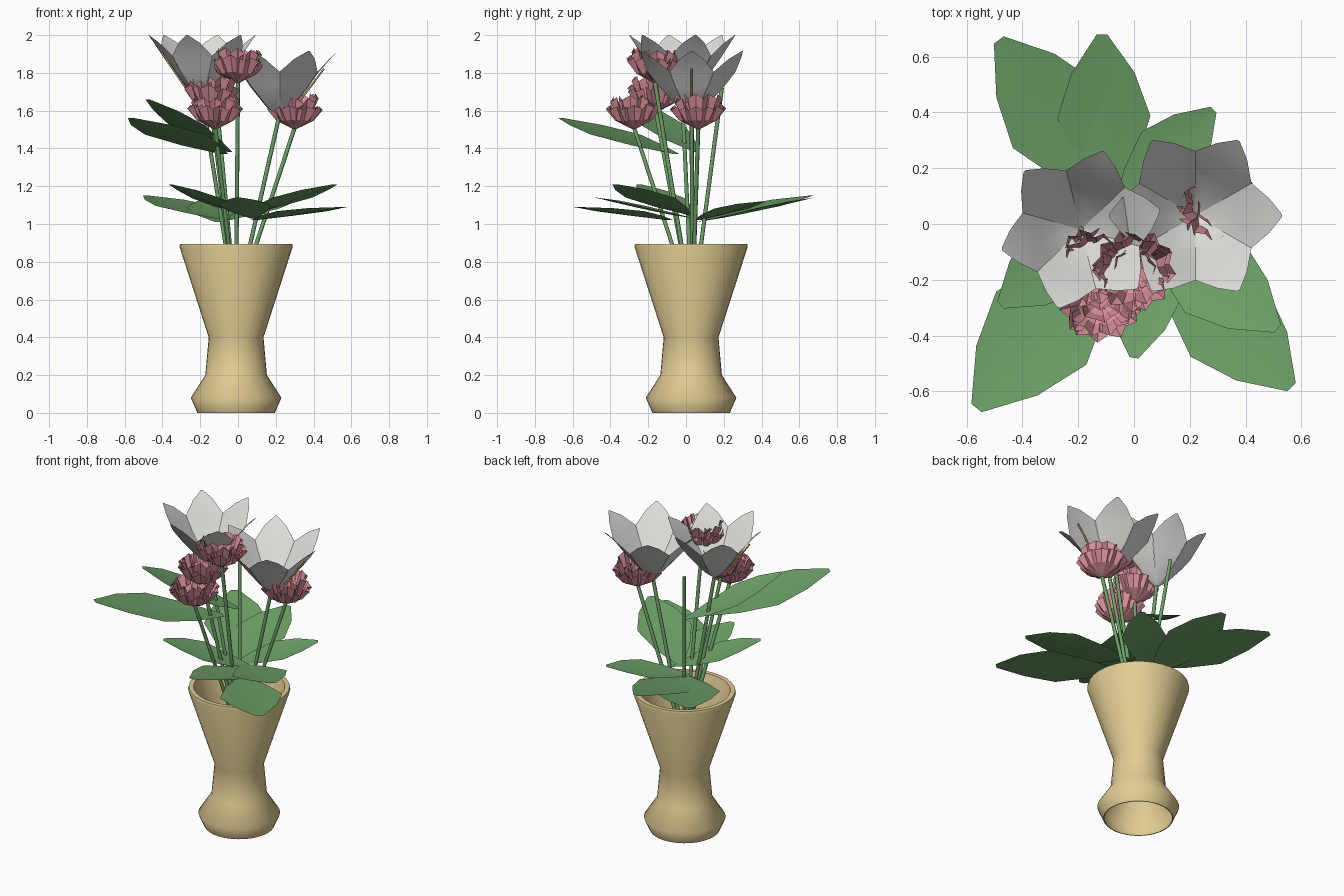
import bpy, bmesh, random
from math import sin, cos, pi, radians, hypot, atan2
from mathutils import Vector

random.seed(4)
if "Cube" in bpy.data.objects:
    bpy.data.objects.remove(bpy.data.objects["Cube"])


def material(name, rgb):
    linear = [(c / 255) ** 2.2 for c in rgb] + [1]
    m = bpy.data.materials.new(name)
    m.use_nodes = True
    m.diffuse_color = linear
    m.node_tree.nodes["Principled BSDF"].inputs["Base Color"].default_value = linear
    return m


clay = material("tan clay", (225, 203, 146))
green = material("leaf green", (110, 160, 104))
white = material("petal white", (224, 222, 219))
pink = material("petal pink", (222, 145, 156))
gold = material("stamen gold", (190, 160, 100))


def finish(name, bm, mat, angle=None):
    """Turn a bmesh into an object, smooth below the given angle."""
    me = bpy.data.meshes.new(name)
    bm.to_mesh(me)
    bm.free()
    me.materials.append(mat)
    if angle:
        me.shade_smooth()
        me.set_sharp_from_angle(angle=radians(angle))
    ob = bpy.data.objects.new(name, me)
    bpy.context.collection.objects.link(ob)
    return ob


def strip(bm, rows):
    """Skin a grid of points."""
    vs = [[bm.verts.new(p) for p in row] for row in rows]
    for a, b in zip(vs, vs[1:]):
        for i in range(len(a) - 1):
            bm.faces.new((a[i], b[i], b[i + 1], a[i + 1]))


def blade(bm, origin, angle, profile):
    """Petal or leaf: profile holds (reach, half width, height, edge lift)."""
    out = Vector((cos(angle), sin(angle), 0))
    side = Vector((-sin(angle), cos(angle), 0))
    strip(bm, [[Vector(origin) + out * r + side * (s * w)
                + Vector((0, 0, z + lift * abs(s))) for s in (-1, 0, 1)]
               for r, w, z, lift in profile])


def rod(name, start, end, radius, mat):
    """Thin straight stalk."""
    axis = Vector(end) - Vector(start)
    bm = bmesh.new()
    bmesh.ops.create_cone(bm, cap_ends=True, segments=8, radius1=radius,
                          radius2=radius, depth=axis.length)
    ob = finish(name, bm, mat, 50)
    ob.rotation_mode = 'QUATERNION'
    ob.rotation_quaternion = axis.to_track_quat('Z', 'Y')
    ob.location = (Vector(start) + Vector(end)) / 2


# Vase: outer wall, rim and inner wall, open at both ends
CENTRE = Vector((-0.01, 0.027, 0))
bm = bmesh.new()
outline = [(0.205, 0), (0.24, 0.08), (0.163, 0.2), (0.145, 0.4), (0.3, 0.88),
           (0.296, 0.895), (0.268, 0.895), (0.262, 0.87), (0.13, 0.41),
           (0.148, 0.205), (0.225, 0.08), (0.2, 0)]
pts = [bm.verts.new(CENTRE + Vector((r, 0, z))) for r, z in outline]
edges = [bm.edges.new(pair) for pair in zip(pts, pts[1:] + pts[:1])]
bmesh.ops.spin(bm, geom=pts + edges, cent=CENTRE, axis=(0, 0, 1),
               angle=2 * pi, steps=32)
bmesh.ops.remove_doubles(bm, verts=bm.verts, dist=0.0005)
bmesh.ops.recalc_face_normals(bm, faces=bm.faces)
finish("vase", bm, clay, 65)

# Leaves: base point and tip point
leaves = [((-0.05, 0.08, 1.02), (-0.485, 0.66, 1.15)),
          ((-0.1, 0.05, 1.01), (-0.115, 0.68, 1.14)),
          ((-0.06, 0.05, 1.02), (0.285, 0.41, 1.12)),
          ((0.08, -0.08, 1.02), (0.565, -0.585, 1.09)),
          ((0.03, 0.02, 1.05), (0.515, -0.375, 1.21)),
          ((0.08, 0.04, 1.03), (0, -0.48, 1.14)),
          ((0.06, 0.04, 1.04), (-0.36, -0.25, 1.21)),
          ((-0.07, -0.05, 1.37), (-0.565, -0.66, 1.56)),
          ((-0.04, 0.06, 1.38), (-0.48, -0.29, 1.66))]
for i, (base, tip) in enumerate(leaves):
    dx, dy, rise = (t - b for t, b in zip(tip, base))
    length = hypot(dx, dy)
    bm = bmesh.new()
    blade(bm, base, atan2(dy, dx),
          [(t * length, w * length, rise * t ** 1.2, lift)
           for t, w, lift in ((0, 0.03, 0), (0.25, 0.17, 0.01), (0.53, 0.265, 0.015),
                              (0.78, 0.18, 0.012), (1, 0.03, 0))])
    finish(f"leaf_{i + 1}", bm, green, 60)

# Large white flowers: six petals, with one stamen under a petal
petal = [(0.005, 0.004, 0, 0), (0.07, 0.042, 0.05, 0.008), (0.15, 0.088, 0.15, 0.01),
         (0.2, 0.117, 0.225, 0.01), (0.265, 0.062, 0.3, 0.005), (0.31, 0.006, 0.345, 0)]
lilies = [("left", (-0.19, -0.02, 1.655), 14, 180, 0.94),
          ("right", (0.22, 0.03, 1.57), 0, 0, 1)]
for name, base, turn, stamen, size in lilies:
    bm = bmesh.new()
    for k in range(6):
        blade(bm, base, radians(turn + 60 * k),
              [(r * size, w * size, z, lift) for r, w, z, lift in petal])
    finish(f"{name}_white_flower", bm, white, 60)
    a = radians(turn + stamen)
    out = Vector((cos(a), sin(a), 0)) * size
    rod(f"{name}_stamen", Vector(base) + out * 0.08 + Vector((0, 0, 0.045)),
        Vector(base) + out * 0.235 + Vector((0, 0, 0.252)), 0.005, gold)


# Pink ruffled flowers: layers of pleated fan petals around an open middle
def ruffled(name, base):
    bm = bmesh.new()
    for count, reach, height in ((7, 0.14, 0.125), (6, 0.12, 0.165), (4, 0.075, 0.12)):
        spread = 1.2 * pi / count
        for k in range(count):
            mid = 2 * pi * (k + random.uniform(-0.2, 0.2)) / count
            lift = random.uniform(-0.015, 0.015)
            rows = []
            for r, z, ruffle in ((0.03, 0, 0), (0.7, 0.42, 0.03), (1, 1, 0.08)):
                row = []
                for j in range(-2, 3):
                    a = mid + spread * j / 2
                    wave = ruffle * (-1 if j % 2 else 1)
                    radius = reach * r * (1 - wave)
                    h = height * z * (1 + wave) + lift * z
                    row.append(Vector(base) + Vector((radius * cos(a), radius * sin(a), h)))
                rows.append(row)
            strip(bm, rows)
    finish(name, bm, pink)


pinks = {"right": (0.3, 0.065, 1.5), "front": (-0.12, -0.275, 1.5),
         "middle": (-0.14, -0.16, 1.59), "upper": (0, -0.165, 1.745)}
for name, base in pinks.items():
    ruffled(f"{name}_pink_flower", base)

# Stems: fan out from inside the vase
tops = [lily[1] for lily in lilies] + list(pinks.values()) + [(-0.12, 0.19, 1.71)]
for i, (x, y, z) in enumerate(tops):
    foot = (-0.01 + 0.1 * x, 0.03 + 0.1 * y, 0.66)
    rod(f"stem_{i + 1}", foot, (x, y, z + 0.01), 0.011, green)
